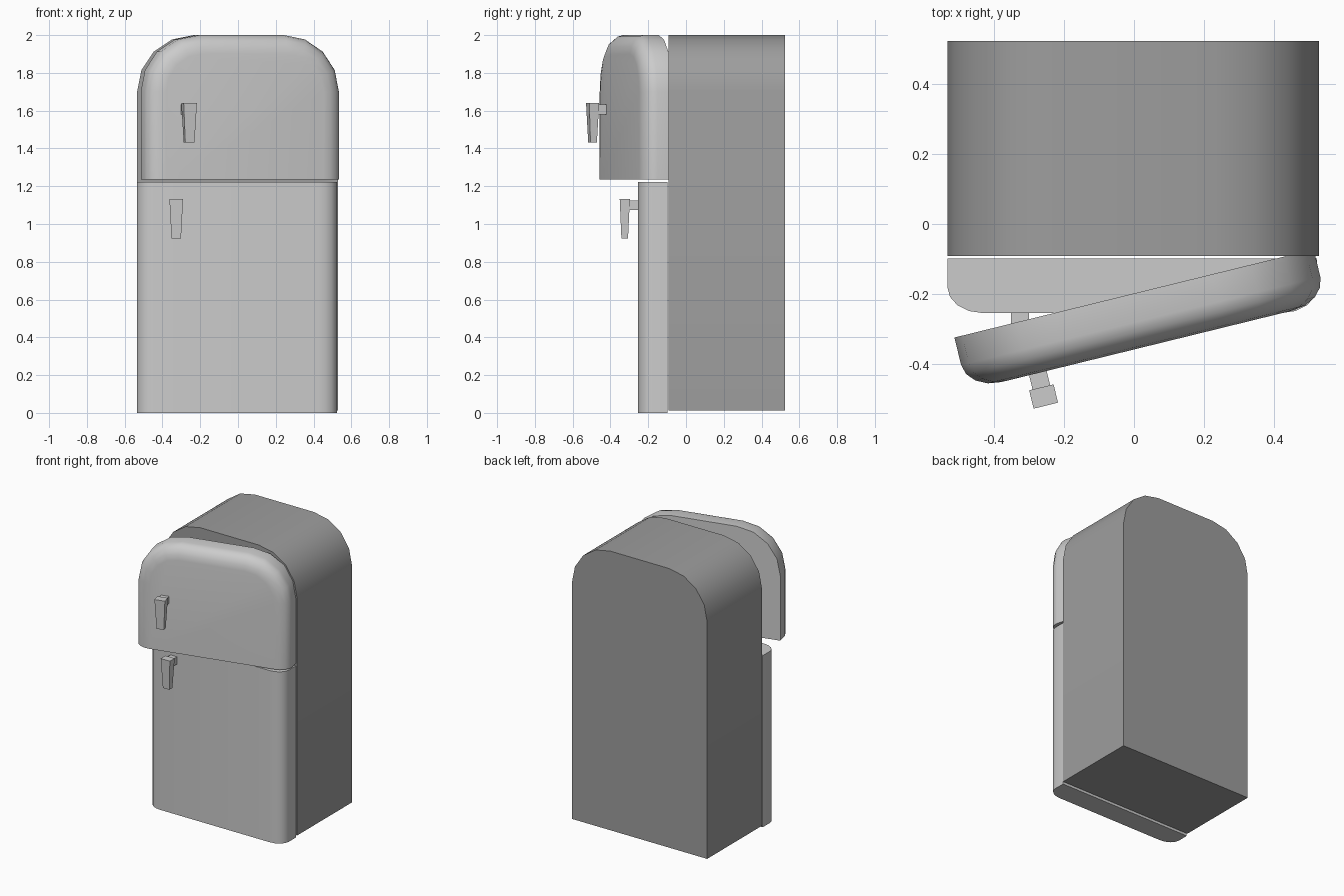
import bpy, bmesh
from math import sin, cos, pi, radians
from mathutils import Matrix

if "Cube" in bpy.data.objects:
    bpy.data.objects.remove(bpy.data.objects["Cube"])


def grey(name, v):
    mat = bpy.data.materials.new(name)
    mat.diffuse_color = (v, v, v, 1)
    mat.use_nodes = True
    mat.node_tree.nodes["Principled BSDF"].inputs["Base Color"].default_value = mat.diffuse_color
    return mat


CABINET_GREY = grey("cabinet_grey", 0.34)
DOOR_GREY = grey("door_grey", 0.55)


def loft(name, loops, matrix=Matrix(), smooth=True, mat=None):
    """Skin matching closed loops and cap both ends."""
    bm = bmesh.new()
    rings = [[bm.verts.new(p) for p in loop] for loop in loops]
    n = len(rings[0])
    for a, b in zip(rings, rings[1:]):
        for i in range(n):
            j = (i + 1) % n
            bm.faces.new((a[i], a[j], b[j], b[i]))
    bm.faces.new(rings[0])
    bm.faces.new(rings[-1])
    bmesh.ops.recalc_face_normals(bm, faces=bm.faces)
    me = bpy.data.meshes.new(name)
    bm.to_mesh(me)
    bm.free()
    if mat:
        me.materials.append(mat)
    ob = bpy.data.objects.new(name, me)
    bpy.context.collection.objects.link(ob)
    ob.matrix_world = matrix
    if smooth:
        bpy.ops.object.select_all(action='DESELECT')
        ob.select_set(True)
        bpy.context.view_layer.objects.active = ob
        bpy.ops.object.shade_smooth_by_angle(angle=radians(35))
    return ob


def arch(y, half, z0, z1, r):
    """Upright outline with rounded top corners (square if r is 0)."""
    right = [(half, z1)]
    if r:
        right = [(half - r + r * cos(k * pi / 8), z1 - r + r * sin(k * pi / 8)) for k in range(5)]
    right = [(half, z0)] + right
    pts = right + [(-x, z) for x, z in reversed(right)]
    return [(x, y, z) for x, z in pts]


def door(name, z0, z1, r, matrix):
    """Slab whose front rim rolls over the sides, and the top when arched."""
    depth, roll_d, roll_w = 0.156, 0.075, 0.1
    loops = [arch(0, 0.53, z0, z1, r)]
    for k in range(5):
        t = k * pi / 8
        inset = roll_w * (1 - cos(t))
        y = -(depth - roll_d) - roll_d * sin(t)
        top = z1 - inset if r else z1
        loops.append(arch(y, 0.53 - inset, z0, top, r - inset if r else 0))
    loft(name, loops, matrix, mat=DOOR_GREY)


def block(name, x, z_top, z_bot, top, bot, matrix):
    """Tapered block; top and bot are (half width, y front, y back)."""
    def ring(z, h, yf, yb):
        return [(x - h, yf, z), (x + h, yf, z), (x + h, yb, z), (x - h, yb, z)]
    loft(name, [ring(z_bot, *bot), ring(z_top, *top)], matrix, smooth=False)


# Cabinet
loft("cabinet", [arch(y, 0.532, 0.013, 2.0, 0.3) for y in (-0.092, 0.525)],
     Matrix.Translation((-0.002, 0, 0)), mat=CABINET_GREY)

# Doors with their handles; the upper door is ajar on its right hinge
closed = Matrix.Translation((-0.005, -0.099, 0))
ajar = Matrix.Translation((0, -0.199, 0)) @ Matrix.Rotation(radians(13.8), 4, 'Z')
for label, z0, z1, r, handle_top, m in (("lower", 0.0, 1.222, 0, 1.133, closed),
                                        ("upper", 1.236, 2.0, 0.3, 1.641, ajar)):
    door(label + "_door", z0, z1, r, m)
    stem = (0.026, -0.205, -0.15)
    block(label + "_handle_stem", -0.322, handle_top - 0.008, handle_top - 0.06, stem, stem, m)
    block(label + "_handle_grip", -0.322, handle_top, handle_top - 0.21,
          (0.036, -0.252, -0.198), (0.025, -0.243, -0.208), m)
